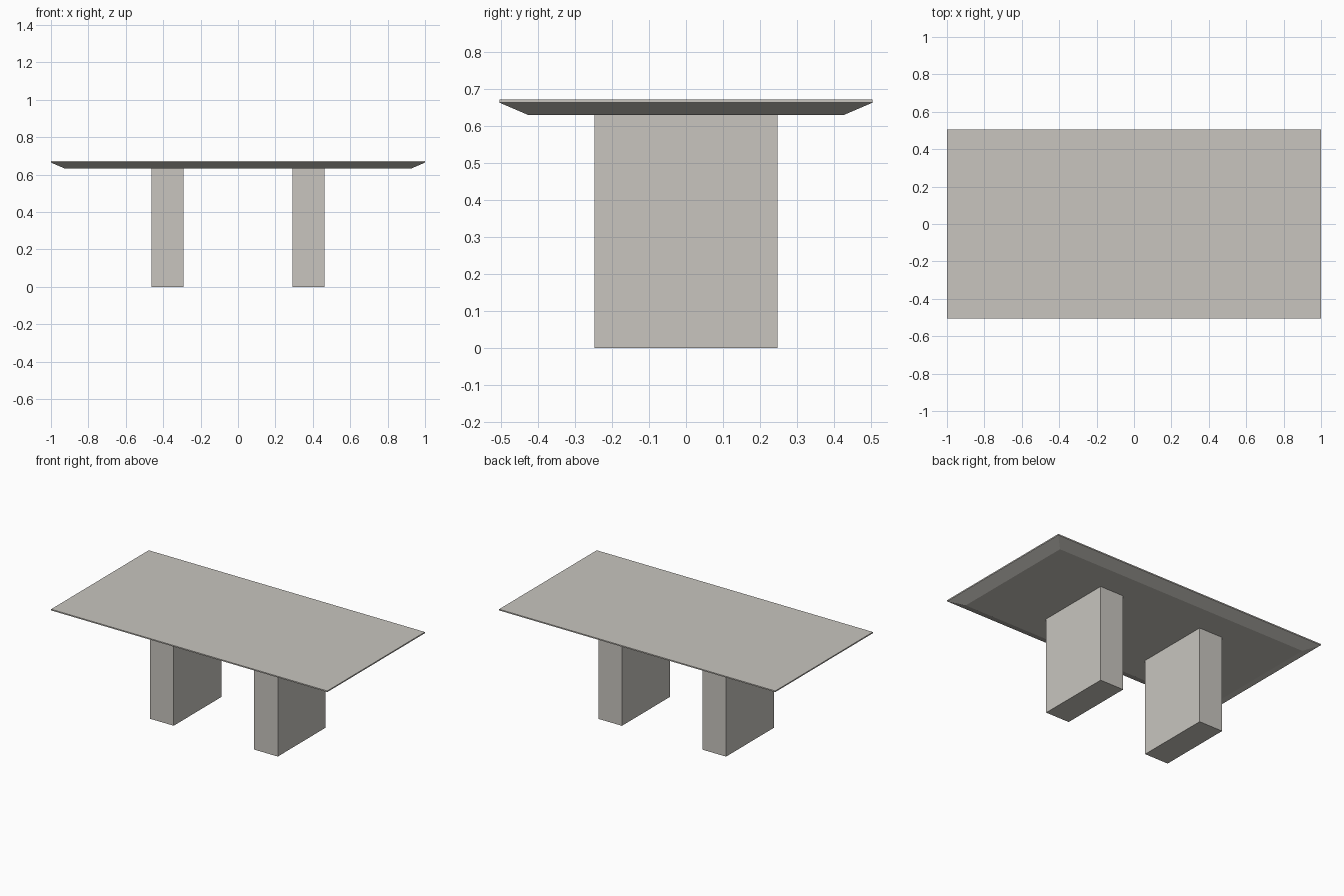
import bpy, bmesh

if "Cube" in bpy.data.objects:
    bpy.data.objects.remove(bpy.data.objects["Cube"])

stone = bpy.data.materials.new("warm_grey")
stone.diffuse_color = (0.58, 0.56, 0.52, 1)
stone.use_nodes = True
stone.node_tree.nodes["Principled BSDF"].inputs["Base Color"].default_value = stone.diffuse_color


def make_object(name, bm):
    bmesh.ops.recalc_face_normals(bm, faces=bm.faces)
    mesh = bpy.data.meshes.new(name)
    bm.to_mesh(mesh)
    bm.free()
    mesh.materials.append(stone)
    obj = bpy.data.objects.new(name, mesh)
    bpy.context.collection.objects.link(obj)


def stack(name, cx, layers):
    """Closed solid through rectangles given as (half_x, half_y, z)."""
    bm = bmesh.new()
    rings = [[bm.verts.new((cx + sx * hx, sy * hy, z))
              for sx, sy in ((-1, -1), (1, -1), (1, 1), (-1, 1))]
             for hx, hy, z in layers]
    for lo, hi in zip(rings, rings[1:]):
        for i in range(4):
            j = (i + 1) % 4
            bm.faces.new((lo[i], lo[j], hi[j], hi[i]))
    bm.faces.new(rings[0][::-1])
    bm.faces.new(rings[-1])
    make_object(name, bm)


# Tabletop: thin lip with an undercut bevel
stack("tabletop", 0, [(0.923, 0.428, 0.631), (1, 0.505, 0.664), (1, 0.505, 0.672)])

# Two slab legs
for name, x in (("left_leg", -0.378), ("right_leg", 0.376)):
    stack(name, x, [(0.0855, 0.2475, 0), (0.0855, 0.2475, 0.631)])
